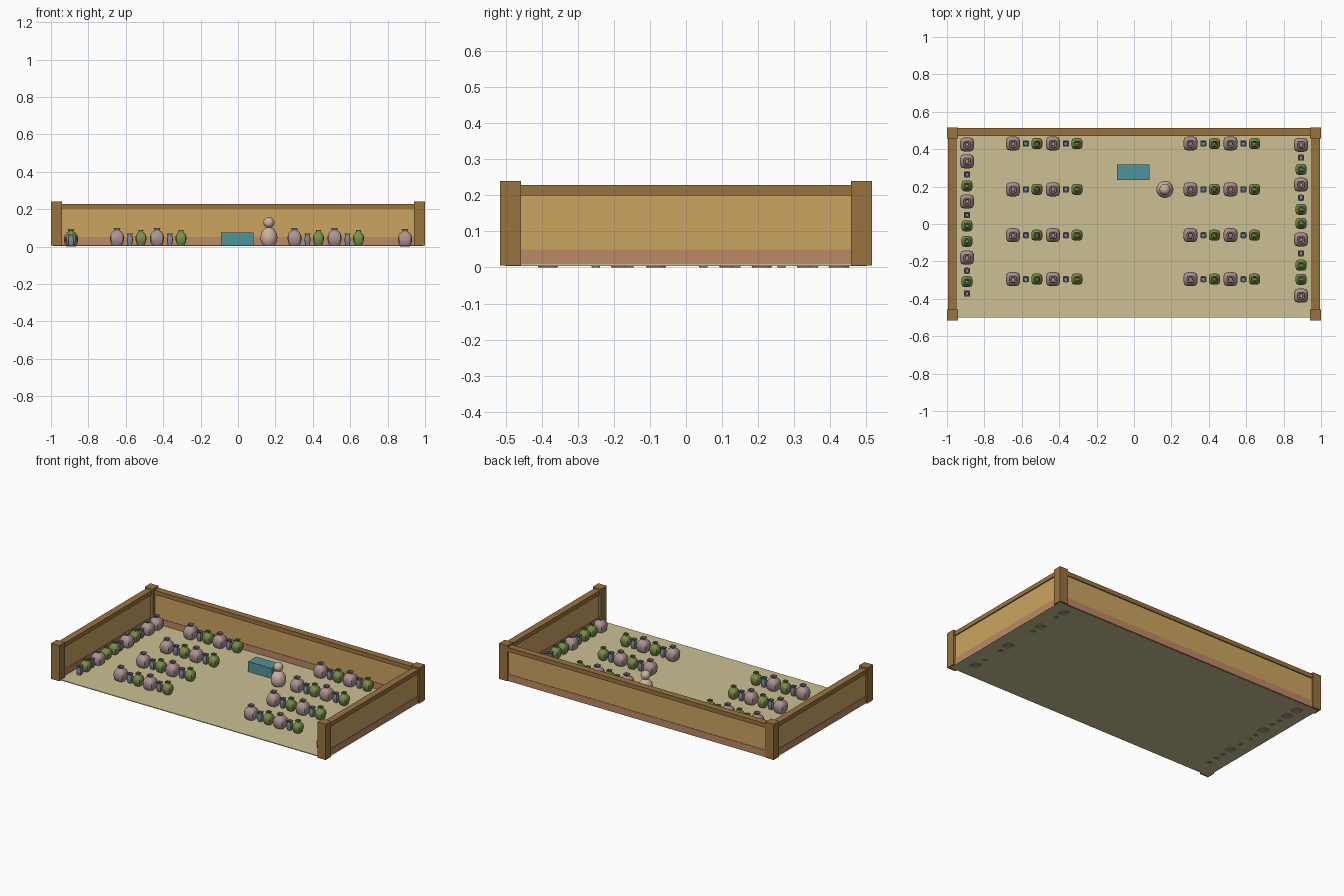
import bpy, bmesh, math

if "Cube" in bpy.data.objects:
    bpy.data.objects.remove(bpy.data.objects["Cube"])

def mat(name, r, g, b):
    m = bpy.data.materials.new(name)
    m.diffuse_color = [(c / 255) ** 2.2 for c in (r, g, b)] + [1]
    m.use_nodes = True
    m.node_tree.nodes["Principled BSDF"].inputs["Base Color"].default_value = m.diffuse_color
    return m

SAND = mat("sand", 203, 192, 146)
PANEL = mat("panel_wood", 203, 163, 97)
TRIM = mat("trim_wood", 152, 115, 66)
CLAY = mat("clay", 188, 136, 102)
MAUVE = mat("mauve_glaze", 172, 146, 146)
GREEN = mat("green_glaze", 122, 143, 78)
SLATE = mat("slate_glaze", 128, 134, 148)
TEAL = mat("teal", 80, 146, 156)
SKIN = mat("pale_clay", 202, 176, 160)

def link(name, mesh, loc=(0, 0, 0)):
    ob = bpy.data.objects.new(name, mesh)
    ob.location = loc
    bpy.context.collection.objects.link(ob)
    return ob

def box(name, x, y, z, material):
    """Box from (min, max) ranges."""
    bm = bmesh.new()
    bmesh.ops.create_cube(bm, size=1)
    for v in bm.verts:
        v.co = [r[0] if c < 0 else r[1] for c, r in zip(v.co, (x, y, z))]
    me = bpy.data.meshes.new(name)
    bm.to_mesh(me)
    bm.free()
    me.materials.append(material)
    return link(name, me)

def lathe(name, profile, material, n=16):
    """Loft (half width, z, squareness) rings; squareness 2 is a circle."""
    bm = bmesh.new()
    rings = []
    for r, z, p in profile:
        ring = []
        for i in range(n):
            a = 2 * math.pi * i / n
            c, s = math.cos(a), math.sin(a)
            k = r / (abs(c) ** p + abs(s) ** p) ** (1 / p)
            ring.append(bm.verts.new((k * c, k * s, z)))
        rings.append(ring)
    for a, b in zip(rings, rings[1:]):
        for i in range(n):
            j = (i + 1) % n
            bm.faces.new((a[i], a[j], b[j], b[i]))
    bm.faces.new(rings[0][::-1])
    bm.faces.new(rings[-1])
    me = bpy.data.meshes.new(name)
    bm.to_mesh(me)
    bm.free()
    me.materials.append(material)
    me.polygons.foreach_set("use_smooth", [True] * len(me.polygons))
    me.set_sharp_from_angle(angle=math.radians(45))
    return me

# Floor, corner posts
box("floor", (-.99, .99), (-.5, .5), (.004, .009), SAND)
for sx in (-1, 1):
    for sy in (-1, 1):
        cx, cy = sx * .97, sy * .487
        box("corner_post", (cx - .03, cx + .03), (cy - .029, cy + .029), (.005, .24), TRIM)

# Walls: skirting, panel and top rail (open at the front)
for part, half, z, m in (("skirting", .018, (.005, .05), CLAY),
                         ("panel", .015, (.05, .2), PANEL),
                         ("top_rail", .022, (.2, .228), TRIM)):
    for sx in (-1, 1):
        box("side_" + part, (sx * .972 - half, sx * .972 + half), (-.46, .46), z, m)
    box("back_" + part, (-.942, .942), (.492 - half, .492 + half), z, m)

# Pot shapes
POTS = {
    "P": ("large_pot", lathe("large_pot", [
        (.026, 0, 4), (.033, .012, 4), (.037, .03, 4), (.0375, .045, 4), (.034, .06, 4),
        (.027, .071, 4), (.016, .079, 6), (.0135, .083, 8), (.018, .093, 8),
        (.011, .093, 8), (.009, .08, 8)], MAUVE)),
    "G": ("medium_pot", lathe("medium_pot", [
        (.018, 0, 4), (.024, .012, 4), (.0295, .032, 4), (.0295, .044, 4), (.026, .056, 4),
        (.019, .066, 4), (.0125, .072, 6), (.012, .075, 8), (.015, .083, 8),
        (.009, .083, 8), (.007, .07, 8)], GREEN)),
    "S": ("small_pot", lathe("small_pot", [
        (.011, 0, 8), (.013, .01, 6), (.016, .026, 6), (.016, .036, 6), (.0125, .05, 6),
        (.0115, .054, 8), (.0165, .064, 8), (.011, .064, 8), (.009, .05, 8)], SLATE)),
}

def pot(kind, x, y, z):
    name, me = POTS[kind]
    link(name, me, (x, y, z))

# Rows of pots on both halves of the floor
for y in (.43, .185, -.06, -.295):
    for x0 in (-.647, .302):
        for kind, dx in zip("PSGPSG", (0, .069, .128, .214, .283, .342)):
            pot(kind, x0 + dx, y, .006)

# Columns of pots along the side walls
left = zip("PPSGPSGGPSGS", (.425, .335, .265, .204, .12, .048, -.01, -.093, -.18, -.25, -.308, -.372))
right = zip("PSGPSGGPSGGP", (.423, .355, .292, .21, .14, .078, .003, -.083, -.157, -.22, -.296, -.383))
for x, column in ((-.893, left), (.893, right)):
    for kind, y in column:
        pot(kind, x, y, .004 if kind == "G" else 0)

# Counter and figure
box("counter", (-.09, .082), (.235, .318), (.008, .076), TEAL)
body = [(.03, .006, 2), (.039, .018, 2), (.0445, .035, 2), (.0455, .052, 2),
        (.041, .072, 2), (.032, .088, 2), (.018, .1, 2), (.004, .104, 2)]
link("figure_body", lathe("figure_body", body, SKIN, 24), (.165, .185, 0))
head = [(.029 * math.sin(math.pi * t / 12) + .0005, .128 - .029 * math.cos(math.pi * t / 12), 2)
        for t in range(13)]
link("figure_head", lathe("figure_head", head, SKIN, 24), (.165, .185, 0))
